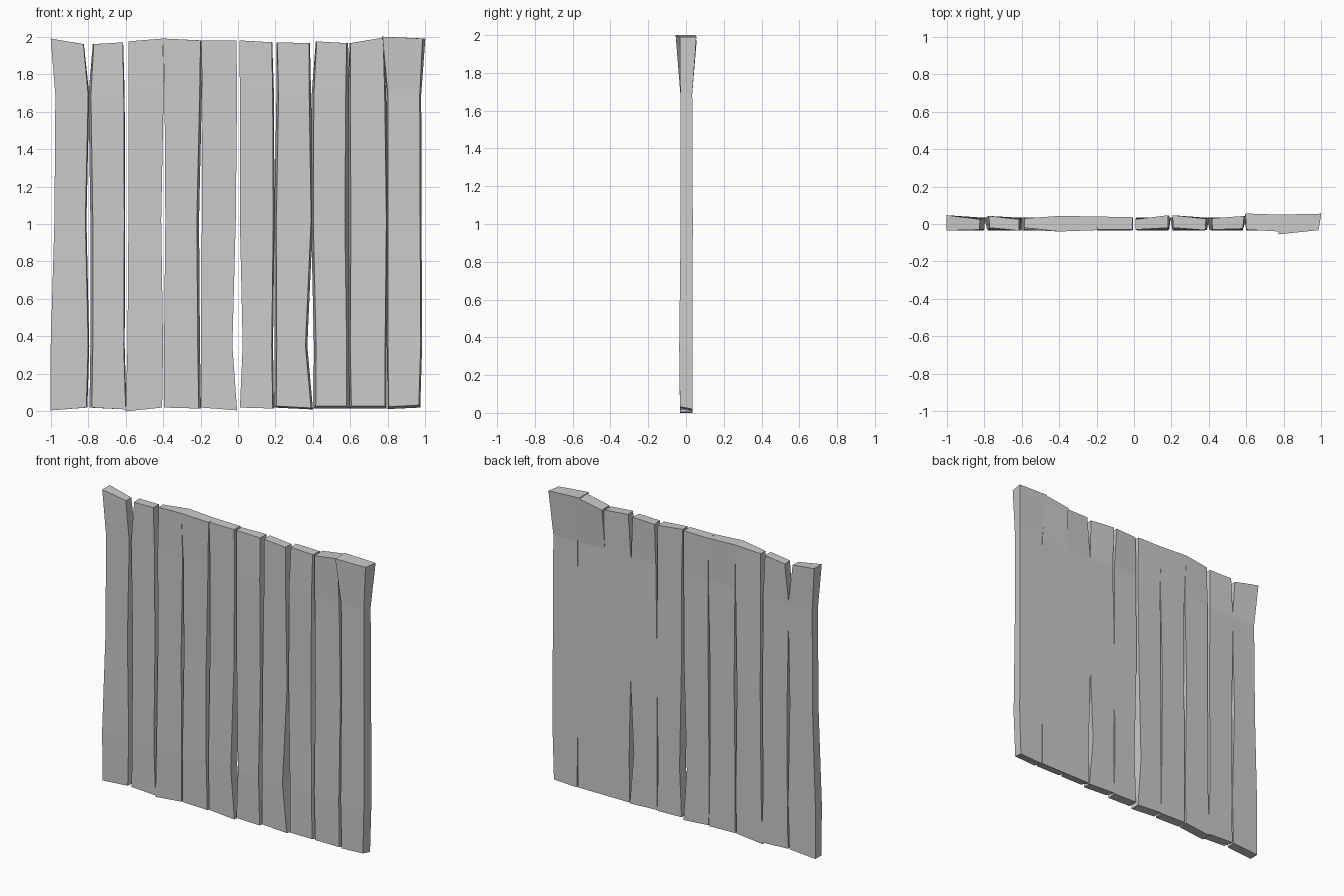
import bpy, bmesh

LEVELS = (0, 0.35, 1.02, 1.69, 1)          # first/last replaced by the plank's own ends
BODY_Y = ((-.032, .034), (-.036, .034), (-.028, .036), (-.03, .033))


def plank(name, left, right, bottom, top, front, back, widen=(0, 0), tilt=0):
    """Rough-hewn board: left/right edge x at five heights, end heights (left, right),
    front/back y of the top end, extra width at the back, lift of the front bottom edge."""
    bm = bmesh.new()
    rings = []
    for i in range(5):
        zl, zr = bottom if i == 0 else top if i == 4 else (LEVELS[i],) * 2
        if i == 4:
            fl, fr = front
            bl, br = back
        else:
            fl = fr = BODY_Y[i][0]
            bl = br = BODY_Y[i][1]
        wl, wr = (w * (1, 1, 1, 1, .4)[i] for w in widen)
        lift = tilt if i == 0 else 0
        rings.append([bm.verts.new(c) for c in (
            (left[i], fl, zl + lift), (right[i], fr, zr + lift),
            (right[i] + wr, br, zr), (left[i] + wl, bl, zl))])
    for a, b in zip(rings, rings[1:]):
        for k in range(4):
            n = (k + 1) % 4
            bm.faces.new((a[k], a[n], b[n], b[k]))
    bm.faces.new(rings[0][::-1])
    bm.faces.new(rings[-1])
    bmesh.ops.recalc_face_normals(bm, faces=bm.faces)
    me = bpy.data.meshes.new(name)
    bm.to_mesh(me)
    bm.free()
    bpy.context.collection.objects.link(bpy.data.objects.new(name, me))


# Ten upright boards, left to right
plank("plank_01", (-1, -1, -.98, -.975, -1), (-.81, -.80, -.815, -.80, -.825),
      (.005, .02), (1.99, 1.96), (-.035, -.03), (.047, .025), (0, .006))
plank("plank_02", (-.78, -.775, -.775, -.785, -.77), (-.60, -.61, -.607, -.61, -.615),
      (.02, .01), (1.96, 1.97), (-.02, -.035), (.043, .025), (-.013, .005))
plank("plank_03", (-.60, -.59, -.585, -.585, -.585), (-.405, -.40, -.41, -.397, -.40),
      (0, .02), (1.975, 1.99), (-.02, -.04), (.03, .043))
plank("plank_04", (-.395, -.395, -.388, -.392, -.40), (-.21, -.215, -.22, -.205, -.20),
      (.02, .015), (1.99, 1.98), (-.04, -.033), (.043, .04), (0, .012))
plank("plank_05", (-.195, -.198, -.193, -.19, -.197), (-.005, -.03, -.012, -.005, -.008),
      (.02, .005), (1.98, 1.98), (-.03, -.03), (.04, .036))
plank("plank_06", (.01, .025, .01, .01, .008), (.185, .18, .188, .185, .18),
      (.02, .015), (1.98, 1.97), (-.03, -.02), (.025, .047), (0, .007))
plank("plank_07", (.205, .207, .205, .217, .21), (.39, .36, .39, .38, .38),
      (.02, .01), (1.97, 1.965), (-.02, -.033), (.047, .028), (-.012, .01), .008)
plank("plank_08", (.415, .417, .402, .405, .42), (.58, .58, .57, .575, .58),
      (.015, .015), (1.975, 1.965), (-.03, -.025), (.03, .043), (-.012, .02), .013)
plank("plank_09", (.605, .60, .603, .60, .60), (.785, .785, .792, .783, .775),
      (.015, .015), (1.965, 1.995), (-.03, -.04), (.056, .05), (-.012, .008), .013)
plank("plank_10", (.805, .80, .80, .80, .772), (.965, .975, .972, .97, .985),
      (.012, .02), (2.0, 1.99), (-.055, -.033), (.05, .055), (-.006, .008), .013)
bpy.data.objects["plank_10"].data.vertices[18].co.x = 1.0
